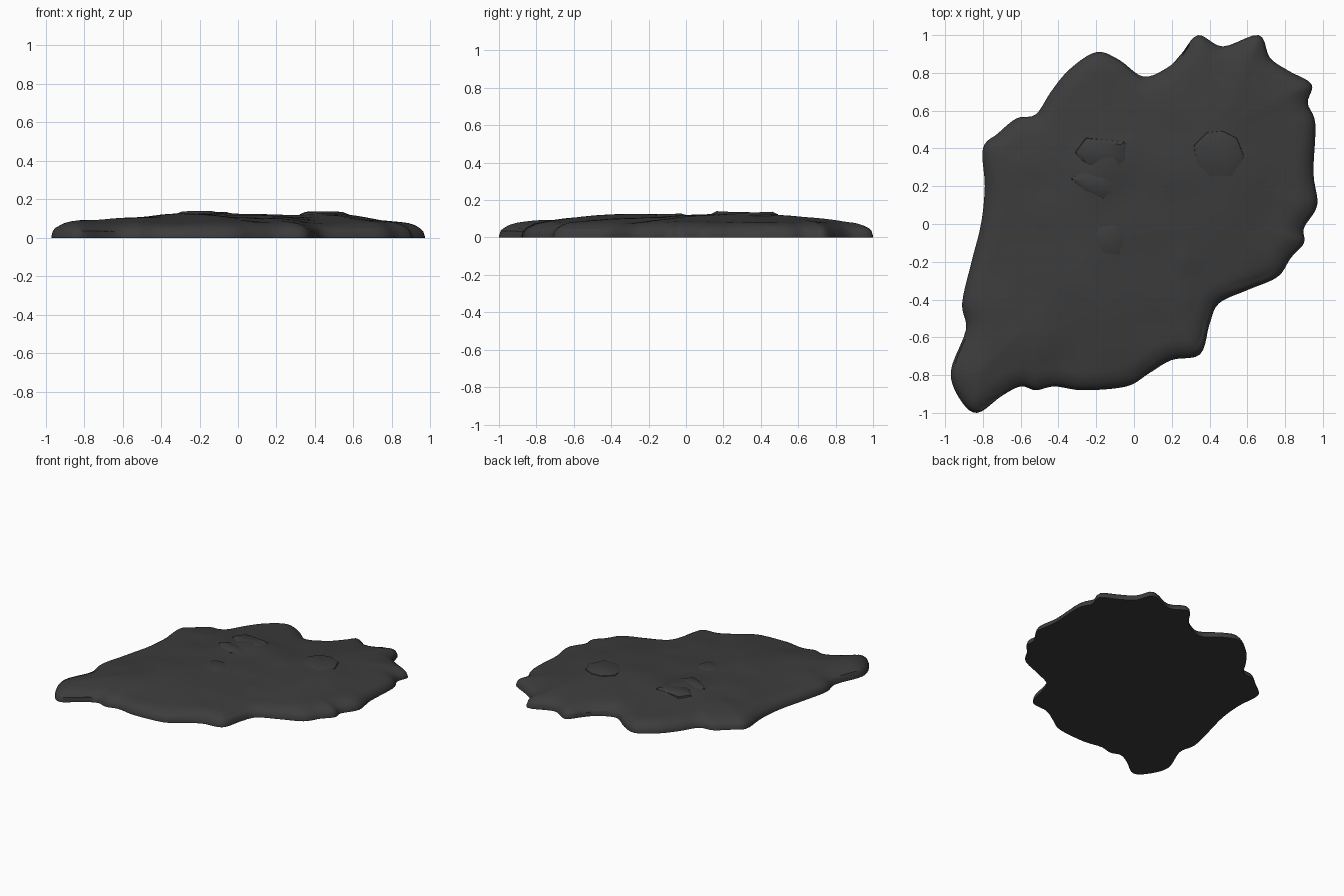
import bpy, bmesh, math
from mathutils import Vector, noise

cube = bpy.data.objects.get("Cube")
if cube:
    bpy.data.objects.remove(cube, do_unlink=True)

# Shore outline in hundredths, running clockwise from the left side
OUTLINE = [(-80, 40), (-72, 48), (-62, 56), (-52, 58), (-44, 70), (-34, 82), (-20, 91),
           (-8, 87), (5, 78), (18, 83), (25, 90), (34, 100), (47, 94), (66, 100), (72, 88),
           (82, 81), (94, 74), (92, 64), (96, 53), (95, 27), (97, 10), (90, -2), (90, -10),
           (83, -18), (76, -28), (60, -35), (45, -42), (40, -53), (35, -69), (20, -72),
           (8, -79), (-4, -86), (-27, -88), (-42, -86), (-52, -88), (-60, -86), (-70, -91),
           (-83, -100), (-92, -93), (-97, -78), (-89, -56), (-91, -42), (-86, -20),
           (-81, 0), (-79, 20)]
STEPS = 5
RINGS = 40
CENTRE = Vector((0.0, 0.05))

# Gentle swells in the ground: x, y, radius, height
SWELLS = [(-0.18, 0.32, 0.24, 0.018), (0.45, 0.36, 0.25, 0.008), (-0.14, -0.06, 0.18, 0.010),
          (0.26, -0.2, 0.12, 0.008), (-0.5, 0.35, 0.2, 0.008), (-0.35, -0.3, 0.2, 0.005)]


def make_material(name, colour):
    mat = bpy.data.materials.new(name)
    mat.use_nodes = True
    mat.diffuse_color = colour
    bsdf = mat.node_tree.nodes["Principled BSDF"]
    bsdf.inputs["Base Color"].default_value = colour
    bsdf.inputs["Roughness"].default_value = 0.9
    return mat


def smooth_loop(points, steps):
    """Closed curve running through all the points."""
    pts = [Vector(p) / 100 for p in points]
    n = len(pts)
    loop = []
    for i in range(n):
        a, b, c, d = (pts[(i + k) % n] for k in (-1, 0, 1, 2))
        for s in range(steps):
            t = s / steps
            loop.append(0.5 * (2 * b + (c - a) * t + (2 * a - 5 * b + 4 * c - d) * t ** 2
                               + (3 * b - a - 3 * c + d) * t ** 3))
    return loop


def ground_height(p, edge):
    """Steep rounded rim, then a slow rise to the middle with soft lumps."""
    rim = 0.058 * math.sqrt(1 - (1 - min(edge / 0.1, 1)) ** 2)
    rise = 0.05 * math.sin(min(edge / 0.55, 1) * math.pi / 2)
    lump = noise.noise(Vector((p.x * 4, p.y * 4, 0.3))) * 0.012 * min(edge / 0.15, 1)
    swell = sum(h * math.exp(-2 * ((p.x - x) ** 2 + (p.y - y) ** 2) / r ** 2)
                for x, y, r, h in SWELLS)
    return 0.008 + rim + rise + lump + swell * min(edge / 0.1, 1)


def finish(name, bm, mat, angle):
    bmesh.ops.recalc_face_normals(bm, faces=bm.faces)
    mesh = bpy.data.meshes.new(name)
    bm.to_mesh(mesh)
    bm.free()
    mesh.materials.append(mat)
    obj = bpy.data.objects.new(name, mesh)
    bpy.context.collection.objects.link(obj)
    bpy.ops.object.select_all(action="DESELECT")
    obj.select_set(True)
    bpy.context.view_layer.objects.active = obj
    bpy.ops.object.shade_smooth_by_angle(angle=math.radians(angle))
    return obj


dark_rock = make_material("dark grey rock", (0.045, 0.045, 0.045, 1))
shore = smooth_loop(OUTLINE, STEPS)


def edge_distance(p):
    return min((p - q).length for q in shore)


# Ground slab: flat base, then rings shrinking from the shore to the middle
bm = bmesh.new()
base = [bm.verts.new((p.x, p.y, 0)) for p in shore]
bm.faces.new(base)
previous = base
count = len(shore)
for ring in range(RINGS):
    scale = 1 - (ring / RINGS) ** 1.3
    current = []
    for p in shore:
        q = CENTRE + (p - CENTRE) * scale
        edge = edge_distance(q) if ring else 0
        current.append(bm.verts.new((q.x, q.y, ground_height(q, edge))))
    for i in range(count):
        j = (i + 1) % count
        bm.faces.new((previous[i], previous[j], current[j], current[i]))
    previous = current
peak = bm.verts.new((CENTRE.x, CENTRE.y, ground_height(CENTRE, 1)))
for i in range(count):
    bm.faces.new((previous[i], previous[(i + 1) % count], peak))
finish("ground_slab", bm, dark_rock, 50)


def add_rock(name, footprint, top, shrink, tilt):
    """Low rock: a footprint lofted up to a smaller, slightly tilted top."""
    bm = bmesh.new()
    pts = [Vector(p) / 100 for p in footprint]
    mid = sum(pts, Vector((0, 0))) / len(pts)
    rows = []
    for level, scale in ((0.0, 1.0), (0.75, 0.93), (1.0, shrink)):
        row = []
        for p in pts:
            q = mid + (p - mid) * scale
            z = 0.08 + (top - 0.08) * level + tilt * level * (q.y - mid.y)
            row.append(bm.verts.new((q.x, q.y, z)))
        rows.append(row)
    bm.faces.new(rows[0])
    bm.faces.new(rows[-1])
    for low, high in zip(rows, rows[1:]):
        for i in range(len(pts)):
            j = (i + 1) % len(pts)
            bm.faces.new((low[i], low[j], high[j], high[i]))
    finish(name, bm, dark_rock, 40)


# Embedded rocks
add_rock("round_rock", [(31, 42), (38, 49), (47, 50), (55, 46), (59, 36), (54, 22),
                        (40, 22), (32, 32)], 0.134, 0.7, 0.04)
add_rock("pointed_rock", [(-34, 24), (-28, 29), (-14, 26), (-8, 20), (-16, 13), (-26, 17)],
         0.138, 0.6, -0.05)
add_rock("middle_rock", [(-24, -8), (-20, 0), (-10, 1), (-4, -7), (-7, -18), (-17, -18)],
         0.126, 0.65, 0.03)
add_rock("back_ledge", [(-32, 38), (-26, 46), (-4, 44), (-2, 34), (-8, 26), (-26, 30)],
         0.134, 0.75, 0.02)
